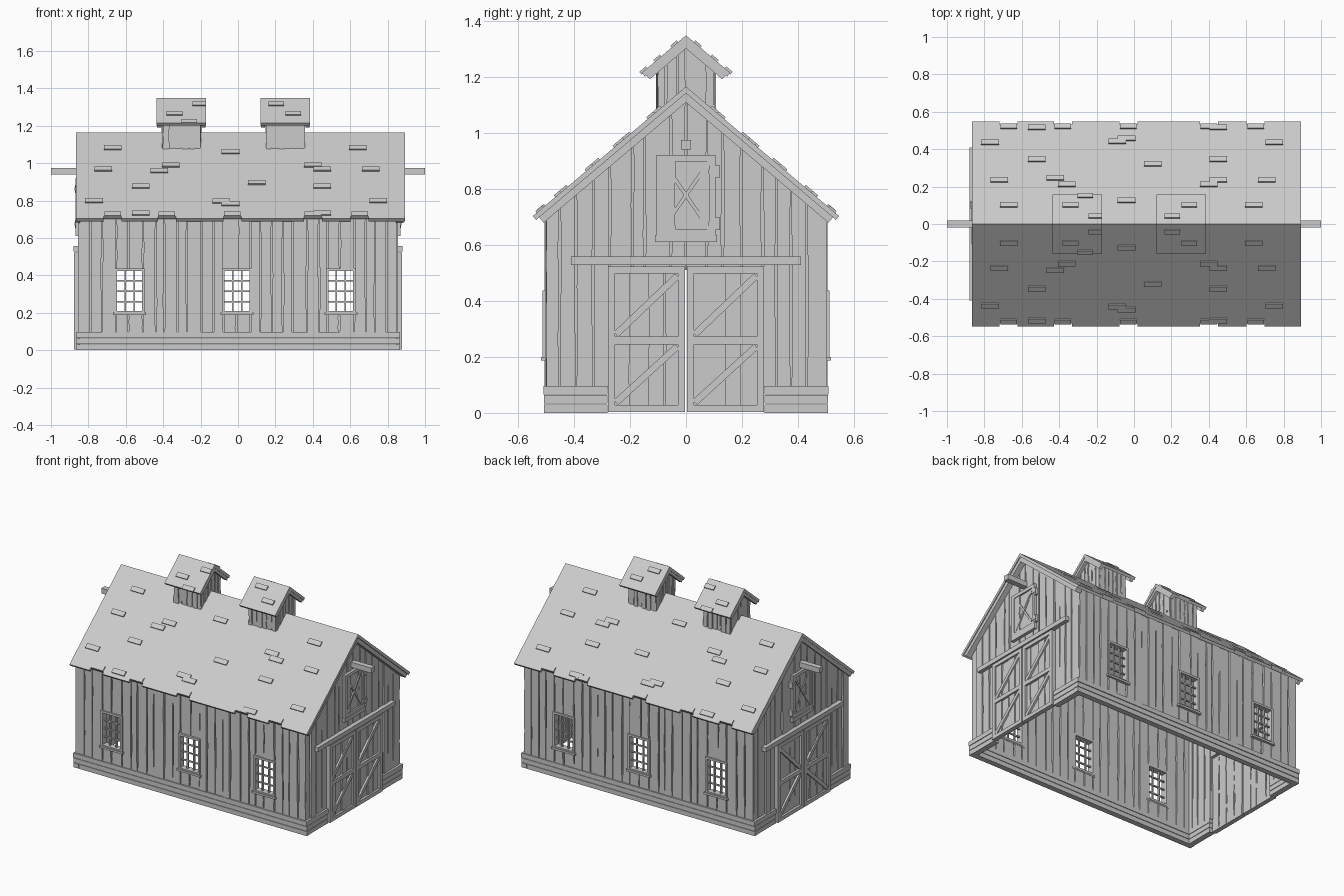
import bpy, bmesh, math, random
from mathutils import Vector

random.seed(7)
if "Cube" in bpy.data.objects:
    bpy.data.objects.remove(bpy.data.objects["Cube"], do_unlink=True)

grey = bpy.data.materials.new("weathered grey")
grey.use_nodes = True
grey.diffuse_color = (0.6, 0.6, 0.6, 1)
grey.node_tree.nodes["Principled BSDF"].inputs["Base Color"].default_value = (0.6, 0.6, 0.6, 1)

SLOPE = 0.845
ANG = math.atan(SLOPE)
RIDGE, CUPOLA_RIDGE = 1.165, 1.348
SLAB = 0.018
parts = {}


# Mappings from (along, up, outward) to space
def side(s):
    return lambda u, v, d: Vector((u, s * d, v))


def end(s, x0=0.0):
    return lambda u, v, d: Vector((x0 + s * d, u, v))


def roof(s, ridge):
    c, n = math.cos(ANG), math.sin(ANG)
    return lambda u, a, h: Vector((u, s * (a * c + h * n), ridge - a * n + h * c))


def prism(name, m, outline, d0, d1):
    bm = parts.setdefault(name, bmesh.new())
    low = [bm.verts.new(m(u, v, d0)) for u, v in outline]
    top = [bm.verts.new(m(u, v, d1)) for u, v in outline]
    n = len(outline)
    faces = [bm.faces.new(low[::-1]), bm.faces.new(top)]
    for i in range(n):
        j = (i + 1) % n
        faces.append(bm.faces.new((low[i], low[j], top[j], top[i])))
    bmesh.ops.recalc_face_normals(bm, faces=faces)


def box(name, m, u0, u1, v0, v1, d0, d1):
    prism(name, m, [(u0, v0), (u1, v0), (u1, v1), (u0, v1)], d0, d1)


def bar(name, m, p, q, w, d0, d1):
    p, q = Vector(p), Vector(q)
    t = (q - p).normalized() * w / 2
    o = Vector((-t.y, t.x))
    prism(name, m, [p - o, q - o, q + o, p + o], d0, d1)


def frame(name, m, u0, u1, v0, v1, w, d0, d1):
    box(name, m, u0, u0 + w, v0, v1, d0, d1)
    box(name, m, u1 - w, u1, v0, v1, d0, d1)
    box(name, m, u0 + w, u1 - w, v0, v0 + w, d0, d1)
    box(name, m, u0 + w, u1 - w, v1 - w, v1, d0, d1)


# Rough boards with uneven edges over a thin backing
def planks(name, m, u0, u1, bot, top, d0, d1, width=0.062):
    mid = (d0 + d1) / 2
    prism(name, m, [(u0, bot(u0)), (u1, bot(u1)), (u1, top(u1)), (u0, top(u0))], mid - 0.003, mid + 0.003)
    n = max(1, round((u1 - u0) / width))
    step = (u1 - u0) / n
    cuts = [u0 + (i + (random.uniform(-0.22, 0.22) if 0 < i < n else 0)) * step for i in range(n + 1)]
    for a, b in zip(cuts, cuts[1:]):
        a, b = a + 0.002, b - 0.002
        left, right = [], []
        for f in (0.25, 0.5, 0.75):
            ja, jb = a + random.uniform(0, 0.004), b - random.uniform(0, 0.004)
            left.append((ja, bot(a) + f * (top(a) - bot(a))))
            right.append((jb, bot(b) + f * (top(b) - bot(b))))
        outline = [(a, bot(a)), (b, bot(b))] + right + [(b, top(b)), (a, top(a))] + left[::-1]
        prism(name, m, outline, d0, d1 + random.uniform(-0.004, 0.004))


def level(z):
    return lambda u: z


def under(ridge, drop):
    return lambda u: ridge - drop - SLOPE * abs(u)


# Long walls with windows
WINDOWS = (-0.58, -0.005, 0.55)
HALF, SILL, HEAD = 0.072, 0.205, 0.425
for s in (-1, 1):
    m = side(s)
    edge = -0.85
    for x in WINDOWS:
        planks("side_wall", m, edge, x - HALF, level(0.09), level(0.715), 0.472, 0.502)
        planks("side_wall", m, x - HALF, x + HALF, level(0.09), level(SILL), 0.472, 0.502)
        planks("side_wall", m, x - HALF, x + HALF, level(HEAD), level(0.715), 0.472, 0.502)
        edge = x + HALF
        frame("window_frame", m, x - 0.08, x + 0.08, 0.195, 0.437, 0.014, 0.468, 0.512)
        box("window_sill", m, x - 0.088, x + 0.088, 0.187, 0.2, 0.47, 0.518)
        for i in (1, 2):
            u = x - HALF + i * HALF * 2 / 3
            box("window_bars", m, u - 0.004, u + 0.004, SILL, HEAD, 0.484, 0.496)
        for i in (1, 2, 3):
            v = SILL + i * (HEAD - SILL) / 4
            box("window_bars", m, x - HALF, x + HALF, v - 0.004, v + 0.004, 0.485, 0.495)
    planks("side_wall", m, edge, 0.85, level(0.09), level(0.715), 0.472, 0.502)

# Gable ends, doors, hatch and hoist beam
for s in (-1, 1):
    m = end(s)
    top = under(RIDGE, 0.025)
    for lo, hi, z in ((-0.5, -0.272, 0.09), (-0.272, 0, 0.51), (0, 0.272, 0.51), (0.272, 0.5, 0.09)):
        planks("gable_wall", m, lo, hi, level(z), top, 0.825, 0.852)

    for lo, hi in ((-0.278, -0.003), (0.003, 0.278)):
        planks("door_leaf", m, lo, hi, level(0.004), level(0.52), 0.846, 0.863)
        frame("door_trim", m, lo, hi, 0.004, 0.522, 0.025, 0.848, 0.876)
        box("door_trim", m, lo + 0.025, hi - 0.025, 0.245, 0.272, 0.848, 0.876)
        for v0, v1 in ((0.029, 0.245), (0.272, 0.497)):
            a, b = lo + 0.028, hi - 0.028
            if s < 0 and (lo < 0) == (v0 > 0.2):
                a, b = b, a
            bar("door_brace", m, (a, v0 + 0.008), (b, v1 - 0.008), 0.024, 0.848, 0.873)
    box("door_rail", m, -0.41, 0.41, 0.528, 0.558, 0.845, 0.879)

    planks("hatch", m, -0.1, 0.1, level(0.64), level(0.915), 0.848, 0.86)
    frame("hatch_trim", m, -0.105, 0.105, 0.635, 0.92, 0.022, 0.848, 0.868)
    for k in (-1, 1):
        bar("hatch_brace", m, (-0.083 * k, 0.657), (0.083 * k, 0.898), 0.013, 0.85, 0.864 + k * 0.001)
    box("hatch_sill", m, -0.11, 0.11, 0.61, 0.635, 0.845, 0.87)
    for z in (0.675, 0.862):
        box("hatch_hinge", m, 0.08, 0.122, z - 0.008, z + 0.008, 0.85, 0.873)
        box("hatch_hinge", m, 0.106, 0.122, z - 0.022, z + 0.022, 0.85, 0.871)
    box("hoist_beam", m, -0.018, 0.018, 0.94, 0.975, 0.8, 1.0)

# Plinth boards
for i in range(3):
    z0, z1 = i * 0.033, i * 0.033 + 0.03
    j = random.uniform(-0.004, 0.002)
    for s in (-1, 1):
        box("plinth", side(s), -0.865, 0.865, z0, z1, 0.47, 0.51 + j)
        for k in (-1, 1):
            u0, u1 = sorted((k * 0.28, k * 0.507))
            box("plinth", end(s), u0, u1, z0, z1, 0.825, 0.866 + j)

# Main roof with notched eaves, raised shingles and rake boards
NOTCHES = (-0.67, -0.38, -0.03, 0.40, 0.65)
SHINGLES = ((-0.67, 0.10), (-0.72, 0.235), (-0.52, 0.345), (-0.77, 0.435), (-0.36, 0.21),
            (-0.42, 0.245), (-0.04, 0.125), (0.10, 0.32), (0.45, 0.235), (0.40, 0.21),
            (0.45, 0.345), (0.64, 0.10), (0.71, 0.235), (0.75, 0.435), (-0.04, 0.455),
            (-0.09, 0.44), (-0.52, 0.515), (0.45, 0.515))
X0, X1, EAVE = -0.866, 0.892, 0.716
for s in (-1, 1):
    m = roof(s, RIDGE)
    outline = [(X1, 0), (X0, 0), (X0, EAVE)]
    for x in NOTCHES:
        a, b = x - 0.048, x + 0.048
        outline += [(a, EAVE), (a, EAVE - 0.018), (b, EAVE - 0.018), (b, EAVE)]
    prism("roof", m, outline + [(X1, EAVE)], -SLAB, 0)
    for x, y in SHINGLES:
        a = y / math.cos(ANG)
        box("shingles", m, x - 0.047, x + 0.047, a - 0.016, a + 0.016, -0.005, 0.008)
    for x in NOTCHES:
        box("shingles", m, x - 0.044, x + 0.044, EAVE - 0.05, EAVE - 0.018, -0.005, 0.007)
    for x0, x1 in ((X0 + 0.003, -0.845), (0.845, X1 - 0.006)):
        box("rake_board", m, x0, x1, 0, EAVE - 0.014, -0.043, -SLAB + 0.002)

# Roof cupolas
for x0, x1, tabs in ((-0.435, -0.17, ((-0.34, 0.1), (-0.26, 0.15), (-0.2, 0.04))),
                     (0.12, 0.385, ((0.205, 0.04), (0.295, 0.1)))):
    mid, half = (x0 + x1) / 2, (x1 - x0) / 2 - 0.03
    for s in (-1, 1):
        planks("cupola_wall", side(s), mid - half, mid + half, level(1.06), level(1.24), 0.088, 0.104, 0.035)
        for lo, hi in ((-0.102, 0), (0, 0.102)):
            planks("cupola_wall", end(s, mid), lo, hi, under(RIDGE, 0.012),
                   under(CUPOLA_RIDGE, 0.022), half - 0.015, half, 0.035)
        m = roof(s, CUPOLA_RIDGE)
        box("cupola_roof", m, x0, x1, 0, 0.207, -SLAB, 0)
        for x in (x0 + 0.003, x1 - 0.025):
            box("cupola_rake", m, x, x + 0.022, 0, 0.2, -0.036, -SLAB + 0.002)
        for x, y in tabs:
            a = y / math.cos(ANG)
            box("shingles", m, x - 0.042, min(x + 0.042, x1), a - 0.015, a + 0.015, -0.005, 0.008)

# Turn the collected parts into objects
for name, bm in parts.items():
    mesh = bpy.data.meshes.new(name)
    bm.to_mesh(mesh)
    bm.free()
    mesh.materials.append(grey)
    bpy.context.scene.collection.objects.link(bpy.data.objects.new(name, mesh))
